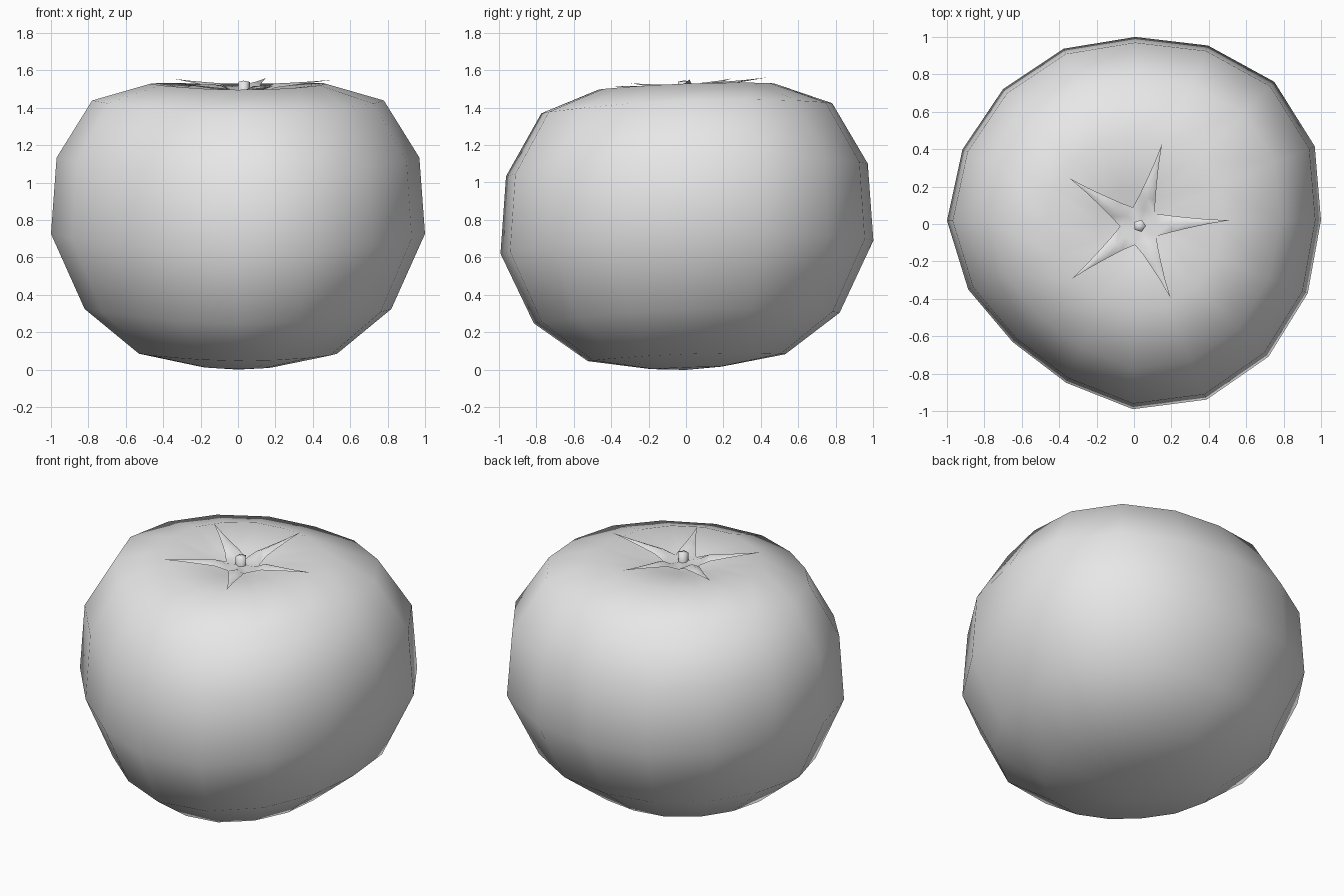
import bpy, bmesh
from math import cos, sin, pi, radians, atan2, hypot

cube = bpy.data.objects.get("Cube")
if cube:
    bpy.data.objects.remove(cube)

GREY = (0.8, 0.8, 0.8, 1.0)
grey = bpy.data.materials.new("light grey")
grey.use_nodes = True
grey.diffuse_color = GREY
grey.node_tree.nodes["Principled BSDF"].inputs["Base Color"].default_value = GREY


def finish(name, bm):
    bmesh.ops.recalc_face_normals(bm, faces=bm.faces)
    for f in bm.faces:
        f.smooth = True
    mesh = bpy.data.meshes.new(name)
    bm.to_mesh(mesh)
    bm.free()
    mesh.materials.append(grey)
    obj = bpy.data.objects.new(name, mesh)
    bpy.context.collection.objects.link(obj)
    return obj


def bridge(bm, a, b):
    for i in range(len(a)):
        j = (i + 1) % len(a)
        bm.faces.new((a[i], a[j], b[j], b[i]))


def cap(bm, ring, point):
    tip = bm.verts.new(point)
    for i in range(len(ring)):
        bm.faces.new((ring[i], ring[(i + 1) % len(ring)], tip))


# Fruit: lathe profile (radius, height) with a slightly uneven outline
profile = [(0.19, 0.012), (0.53, 0.075), (0.82, 0.3), (1, 0.69), (0.97, 1.1),
           (0.78, 1.417), (0.47, 1.52), (0.2, 1.488), (0.08, 1.46)]
lobes = [1, 1.052, 1.068, 1.033, 1, 1.01, 1.005, 1, 1,
         0.953, 0.905, 0.923, 0.99, 1.016, 1.01, 1]
bm = bmesh.new()
rings = []
for r, z in profile:
    ring = []
    for i, k in enumerate(lobes):
        a = 2 * pi * i / len(lobes) + radians(1.2 - 2.2 * sin(pi * i / len(lobes)))
        y = r * k * sin(a)
        lift = 0.035 * y + 0.035 * r ** 2 * cos(2 * a)
        ring.append(bm.verts.new((r * k * cos(a), y, max(0, z + lift))))
    rings.append(ring)
for a, b in zip(rings, rings[1:]):
    bridge(bm, a, b)
cap(bm, rings[0], (0, 0, 0))
cap(bm, rings[-1], (0, 0, 1.45))
finish("fruit", bm)

# Calyx: five tapering, ridged leaves that meet in a small star
CX, CY = 0.03, -0.01
tips = [(0.51, 0.02, 1.55), (0.15, 0.43, 1.56), (-0.345, 0.245, 1.555),
        (-0.335, -0.295, 1.53), (0.195, -0.395, 1.515)]
bm = bmesh.new()
angles = [atan2(y - CY, x - CX) for x, y, z in tips]
notches = []
for i, a in enumerate(angles):
    gap = (angles[(i + 1) % 5] - a) % (2 * pi)
    m = a + gap / 2
    notches.append(bm.verts.new((CX + 0.105 * cos(m), CY + 0.105 * sin(m), 1.478)))
centre = bm.verts.new((CX, CY, 1.485))
for i, (tx, ty, tz) in enumerate(tips):
    a = angles[i]
    length = hypot(tx - CX, ty - CY)

    def leaf_vert(t, side, z):
        x = CX + length * t * cos(a) - side * sin(a)
        y = CY + length * t * sin(a) + side * cos(a)
        return bm.verts.new((x, y, z))

    row = [notches[i - 1], leaf_vert(0.2, 0, 1.495), notches[i]]
    bm.faces.new((centre, row[0], row[1]))
    bm.faces.new((centre, row[1], row[2]))
    for t, half in ((0.34, 0.045), (0.52, 0.03), (0.75, 0.013)):
        z = 1.485 + (tz - 1.485) * t
        new = [leaf_vert(t, -half, z), leaf_vert(t, 0, z + half * 0.5), leaf_vert(t, half, z)]
        for j in range(2):
            bm.faces.new((row[j], new[j], new[j + 1], row[j + 1]))
        row = new
    tip = bm.verts.new((tx, ty, tz))
    for j in range(2):
        bm.faces.new((row[j], tip, row[j + 1]))
finish("calyx", bm)

# Stem stub: short five-sided peg
bm = bmesh.new()
ends = []
for r, z in ((0.032, 1.47), (0.034, 1.538)):
    ends.append([bm.verts.new((CX + r * cos(2 * pi * i / 5), CY + r * sin(2 * pi * i / 5), z))
                 for i in range(5)])
bridge(bm, *ends)
cap(bm, ends[1], (CX, CY, 1.545))
finish("stem", bm)
